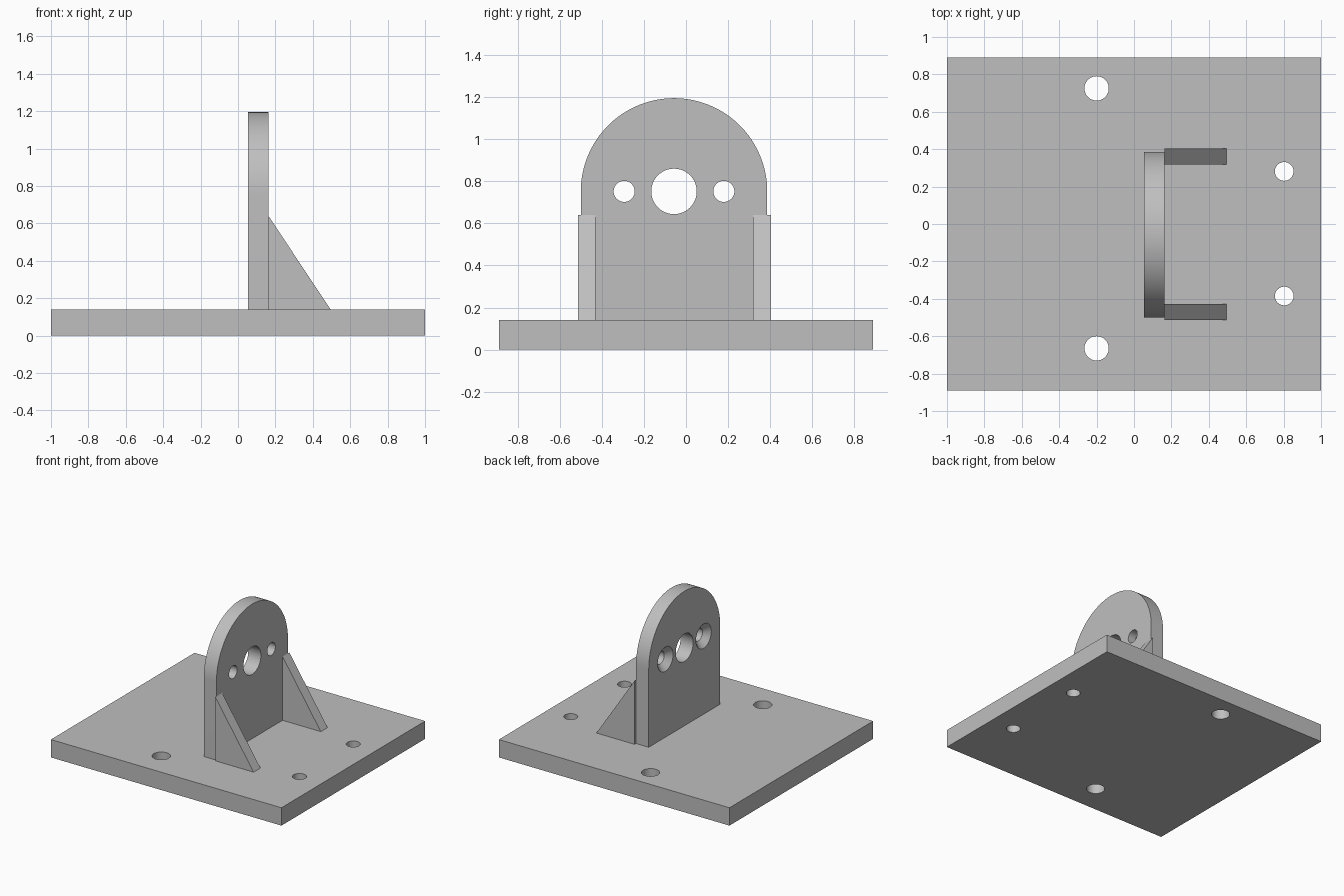
import bpy, bmesh
from math import pi, cos, sin
from mathutils import Matrix, Vector

cube = bpy.data.objects.get("Cube")
if cube:
    bpy.data.objects.remove(cube, do_unlink=True)

BASE_TOP = 0.14
MID_Y = -0.057      # centre line of the bracket
BORE_Z = 0.752      # height of the bore axis
BACK_X, FACE_X = 0.053, 0.163

grey = bpy.data.materials.new("plain grey")
grey.use_nodes = True
GREY = (0.52, 0.52, 0.52, 1)
grey.diffuse_color = GREY
grey.node_tree.nodes["Principled BSDF"].inputs["Base Color"].default_value = GREY


def finish(bm, name):
    bmesh.ops.recalc_face_normals(bm, faces=bm.faces)
    mesh = bpy.data.meshes.new(name)
    bm.to_mesh(mesh)
    bm.free()
    mesh.materials.append(grey)
    obj = bpy.data.objects.new(name, mesh)
    bpy.context.collection.objects.link(obj)
    return obj


def prism(name, outline, offset):
    """Extrude a flat outline along an offset."""
    bm = bmesh.new()
    face = bm.faces.new([bm.verts.new(p) for p in outline])
    ext = bmesh.ops.extrude_face_region(bm, geom=[face])
    verts = [v for v in ext["geom"] if isinstance(v, bmesh.types.BMVert)]
    bmesh.ops.translate(bm, verts=verts, vec=offset)
    return finish(bm, name)


def drill(obj, centre, axis, r1, r2, depth):
    """Cut a round or conical hole, r1 at the start of the axis and r2 at its end."""
    bm = bmesh.new()
    turn = Vector((0, 0, 1)).rotation_difference(Vector(axis)).to_matrix().to_4x4()
    bmesh.ops.create_cone(bm, cap_ends=True, segments=64, radius1=r1, radius2=r2,
                          depth=depth, matrix=Matrix.Translation(centre) @ turn)
    cutter = finish(bm, "hole_cutter")
    cutter.hide_render = True
    mod = obj.modifiers.new("hole", "BOOLEAN")
    mod.operation, mod.solver, mod.object = "DIFFERENCE", "EXACT", cutter
    bpy.context.view_layer.objects.active = obj
    bpy.ops.object.modifier_apply(modifier=mod.name)
    bpy.data.objects.remove(cutter, do_unlink=True)


def smooth(obj):
    bpy.ops.object.select_all(action="DESELECT")
    obj.select_set(True)
    bpy.context.view_layer.objects.active = obj
    bpy.ops.object.shade_smooth_by_angle(angle=pi / 6)


# Base plate with four mounting holes
base = prism("base_plate", [(-1, -0.89, 0), (1, -0.89, 0), (1, 0.89, 0), (-1, 0.89, 0)],
             (0, 0, BASE_TOP))
for x, spread, r in ((-0.2, 0.695, 0.065), (0.803, 0.333, 0.05)):
    for side in (-1, 1):
        y = side * spread + (0.03 if x < 0 else MID_Y + 0.005)
        drill(base, (x, y, BASE_TOP / 2), (0, 0, 1), r, r, 0.4)
smooth(base)

# Round-topped upright plate
R = 0.443
arch = [(BACK_X, MID_Y + R * cos(pi * i / 64), BORE_Z + R * sin(pi * i / 64)) for i in range(65)]
foot = [(BACK_X, MID_Y - R, BASE_TOP), (BACK_X, MID_Y + R, BASE_TOP)]
upright = prism("upright_plate", arch + foot, (FACE_X - BACK_X, 0, 0))

# Central bore and two screw holes countersunk from the back
mid_x = (BACK_X + FACE_X) / 2
drill(upright, (mid_x, MID_Y, BORE_Z), (1, 0, 0), 0.108, 0.108, 0.4)
for side in (-1, 1):
    y = MID_Y + side * 0.237
    drill(upright, (mid_x, y, BORE_Z), (1, 0, 0), 0.05, 0.05, 0.4)
    drill(upright, (BACK_X + 0.02, y, BORE_Z), (1, 0, 0), 0.105, 0.045, 0.06)
smooth(upright)

# Triangular gussets, standing slightly proud of the plate's sides
for label, y in (("right", -0.513), ("left", 0.319)):
    prism(label + "_gusset", [(FACE_X, y, BASE_TOP), (0.495, y, BASE_TOP), (FACE_X, y, 0.64)],
          (0, 0.084, 0))
